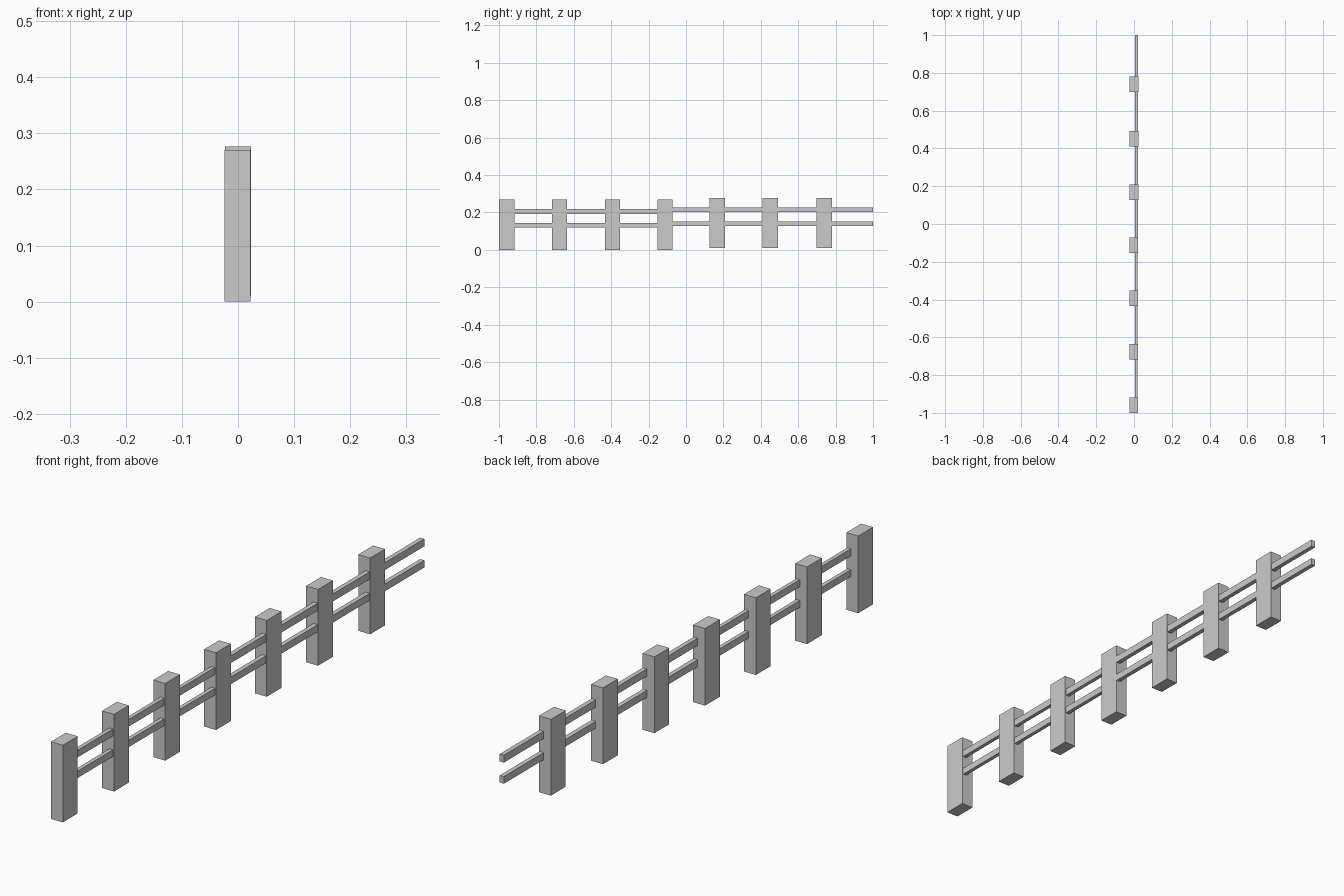
import bpy

if "Cube" in bpy.data.objects:
    bpy.data.objects.remove(bpy.data.objects["Cube"])


def box(name, x, y, z):
    """Axis-aligned box from (min, max) ranges."""
    bpy.ops.mesh.primitive_cube_add(
        size=1, location=[(a + b) / 2 for a, b in (x, y, z)])
    ob = bpy.context.object
    ob.name = name
    ob.scale = [b - a for a, b in (x, y, z)]
    bpy.ops.object.transform_apply(location=False, rotation=False, scale=True)
    return ob


POST_HALF = 0.041


def fence_section(name, post_x, post_z, post_centres, rail_x, rail_y, rail_heights):
    # square-cut posts
    for i, y in enumerate(post_centres, 1):
        box(f"{name}_post_{i}", post_x, (y - POST_HALF, y + POST_HALF), post_z)
    # two long rails running through the posts
    for label, z in zip(("lower", "upper"), rail_heights):
        box(f"{name}_{label}_rail", rail_x, rail_y, z)


# near section: four posts, rails end inside the last post
fence_section("near", (-0.024, 0.022), (0.0, 0.27),
              (-0.959, -0.676, -0.393, -0.112),
              (0.004, 0.018), (-0.96, -0.11),
              ((0.121, 0.145), (0.193, 0.218)))

# far section: three posts, set slightly higher, rails overhang the end
fence_section("far", (-0.023, 0.023), (0.01, 0.277),
              (0.167, 0.451, 0.739),
              (0.005, 0.021), (-0.11, 1.0),
              ((0.128, 0.153), (0.202, 0.228)))
